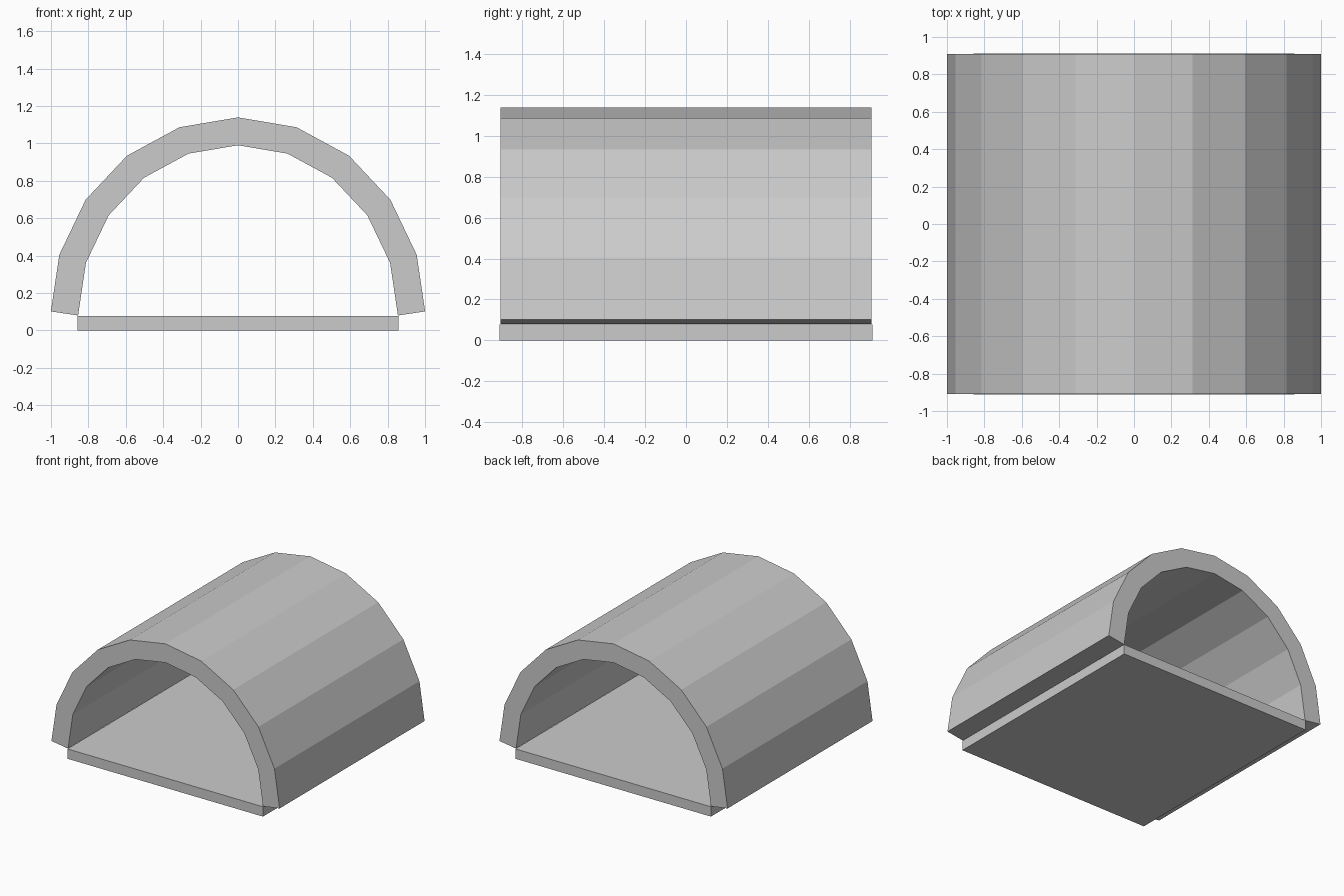
import bpy, bmesh
from math import sin, cos, pi

if "Cube" in bpy.data.objects:
    bpy.data.objects.remove(bpy.data.objects["Cube"])

# Arched roof: ten-sided half ellipse sheet, thickened outwards
SIDES, HALF_LEN = 10, 0.908
bm = bmesh.new()
rows = []
for i in range(SIDES + 1):
    a = pi * i / SIDES
    x, z = -0.855 * cos(a), 0.08 + 0.91 * sin(a)
    rows.append([bm.verts.new((x, y, z)) for y in (-HALF_LEN, HALF_LEN)])
for p, q in zip(rows, rows[1:]):
    bm.faces.new((p[0], q[0], q[1], p[1]))
mesh = bpy.data.meshes.new("arched_roof")
bm.to_mesh(mesh)
bm.free()
roof = bpy.data.objects.new("arched_roof", mesh)
bpy.context.collection.objects.link(roof)
solid = roof.modifiers.new("thickness", 'SOLIDIFY')
solid.thickness = 0.147
solid.offset = 1
solid.use_even_offset = True

# Flat floor slab
bpy.ops.mesh.primitive_cube_add(size=1, location=(0, 0, 0.039))
floor = bpy.context.object
floor.name = "floor_slab"
floor.scale = (1.714, 1.822, 0.078)
